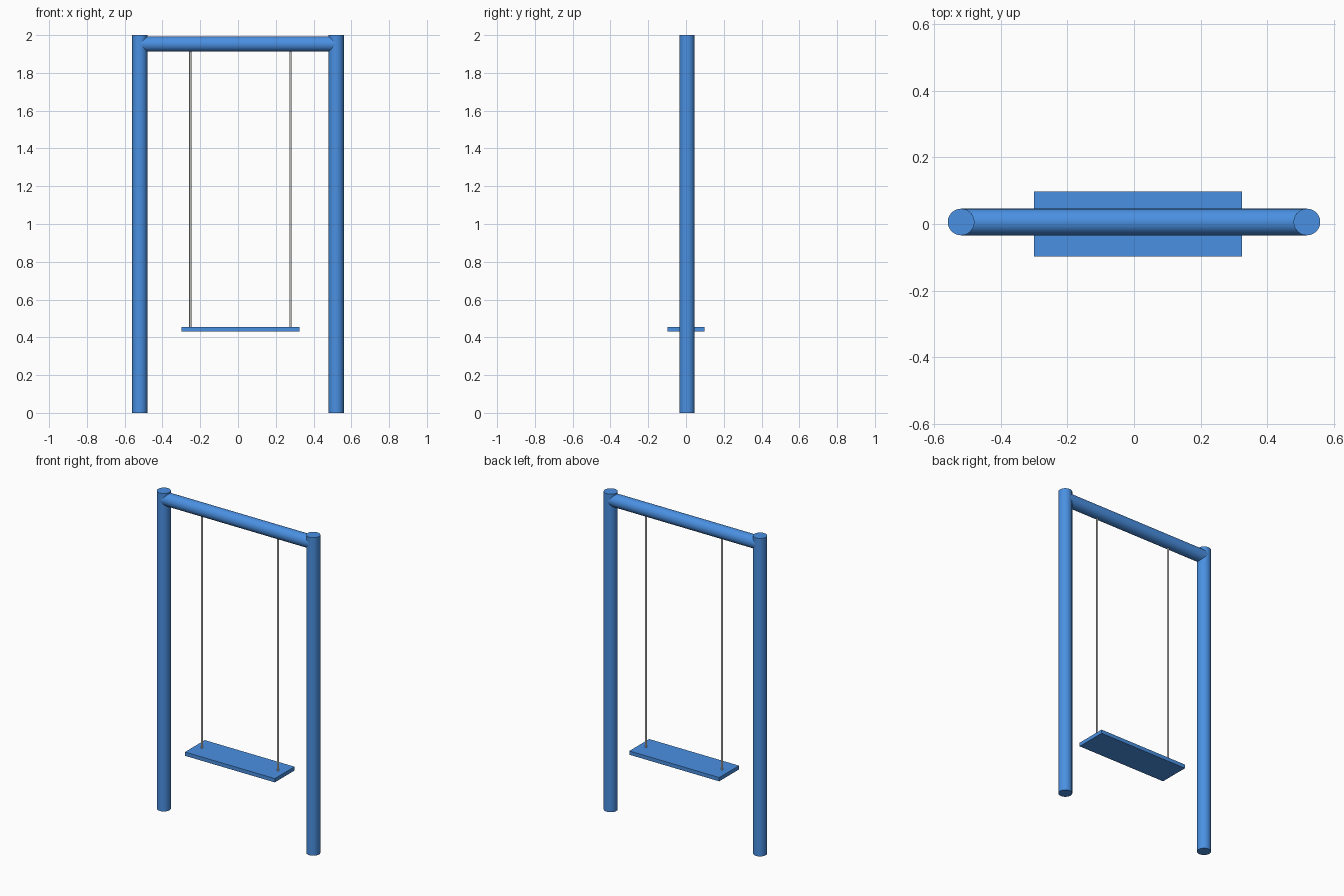
import bpy
import math

cube = bpy.data.objects.get("Cube")
if cube:
    bpy.data.objects.remove(cube, do_unlink=True)


def make_material(name, color):
    mat = bpy.data.materials.new(name)
    mat.use_nodes = True
    rgba = (*color, 1.0)
    mat.diffuse_color = rgba
    mat.node_tree.nodes["Principled BSDF"].inputs["Base Color"].default_value = rgba
    return mat


blue = make_material("blue paint", (0.0685, 0.279, 0.76))
grey = make_material("rope grey", (0.53, 0.53, 0.51))


def add_rod(name, radius, length, location, mat, sides=48, rotation=(0, 0, 0)):
    bpy.ops.mesh.primitive_cylinder_add(vertices=sides, radius=radius, depth=length,
                                        location=location, rotation=rotation)
    rod = bpy.context.object
    rod.name = name
    rod.data.materials.append(mat)
    bpy.ops.object.shade_smooth_by_angle(angle=math.radians(35))
    return rod


HEIGHT = 2.0
POST_X = 0.52
RADIUS = 0.04
FRAME_Y = 0.006
BEAM_Z = 1.952
SEAT_X = 0.0125
SEAT_TOP = 0.454

# Posts
for side, sign in (("left", 1), ("right", -1)):
    add_rod(side + "_post", RADIUS, HEIGHT, (sign * POST_X, FRAME_Y, HEIGHT / 2), blue)

# Crossbeam, ending inside the posts
add_rod("crossbeam", RADIUS, 2 * POST_X, (0, FRAME_Y, BEAM_Z), blue,
        rotation=(0, math.pi / 2, 0))

# Ropes from the beam to the seat
rope_length = BEAM_Z - SEAT_TOP
for side, sign in (("left", 1), ("right", -1)):
    add_rod(side + "_rope", 0.006, rope_length,
            (SEAT_X + sign * 0.265, 0.002, SEAT_TOP + rope_length / 2), grey, sides=24)

# Seat board
bpy.ops.mesh.primitive_cube_add(size=1, location=(SEAT_X, 0, SEAT_TOP - 0.012))
seat = bpy.context.object
seat.name = "seat"
seat.scale = (0.625, 0.196, 0.024)
bpy.ops.object.transform_apply(location=False, rotation=False, scale=True)
seat.data.materials.append(blue)
